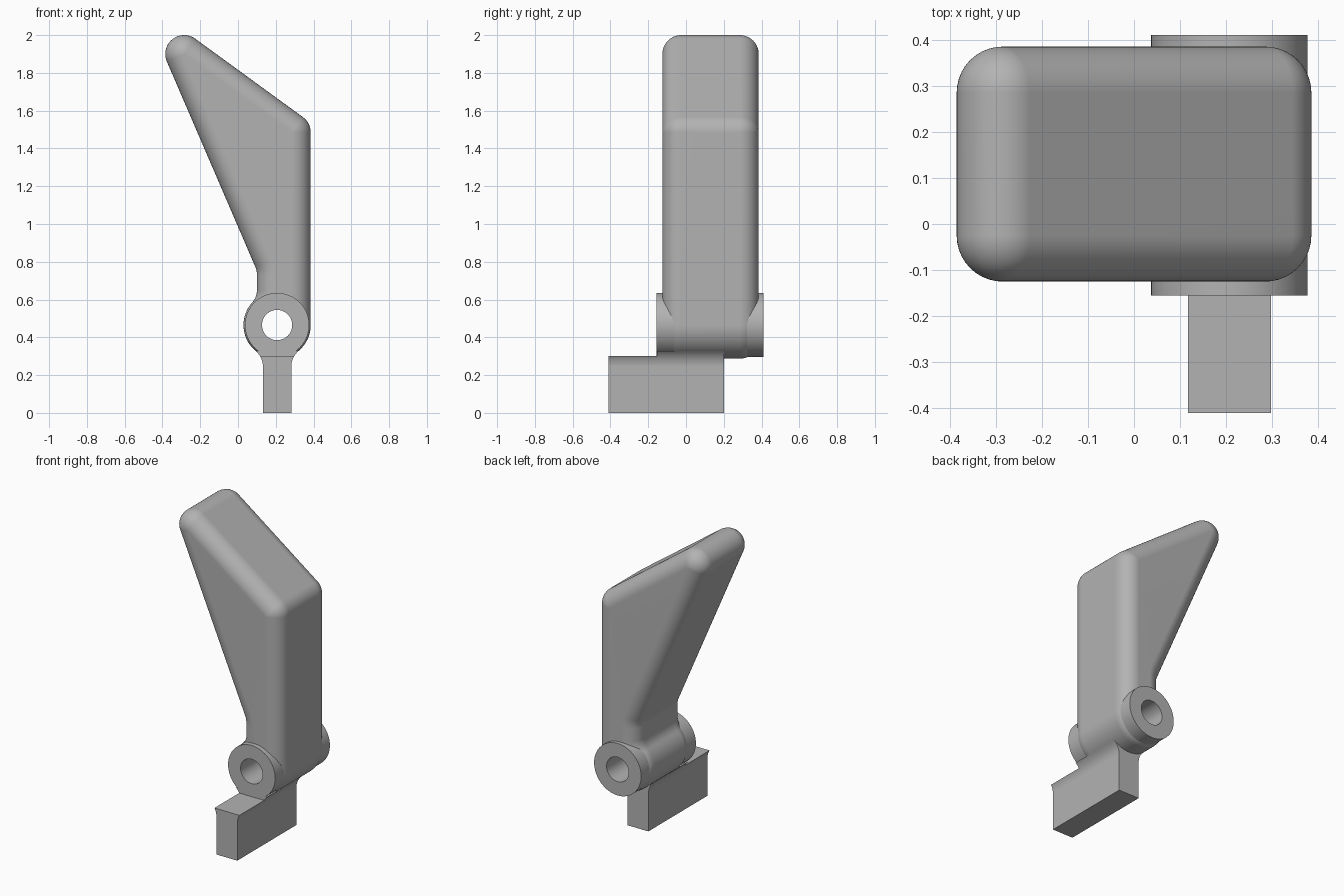
import bpy, bmesh
from math import sin, cos, pi, radians

cube = bpy.data.objects.get("Cube")
if cube:
    bpy.data.objects.remove(cube, do_unlink=True)

grey = bpy.data.materials.new("plain grey")
grey.use_nodes = True
COLOUR = (0.45, 0.45, 0.45, 1)
grey.diffuse_color = COLOUR
grey.node_tree.nodes["Principled BSDF"].inputs["Base Color"].default_value = COLOUR

HUB_X, HUB_Z = 0.207, 0.465
ROUND = 0.1          # edge rounding of the paddle
HUB_OUTER = 0.178    # paddle radius around the pivot


def arc(cx, cz, r, start, end, steps):
    """Points on an arc in the xz plane; a negative radius makes it concave."""
    angles = [radians(start + (end - start) * i / steps) for i in range(steps + 1)]
    return [(cx + r * cos(a), cz + r * sin(a)) for a in angles]


def loft(name, sections):
    """Skin a list of (y, outline) sections and cap both ends."""
    bm = bmesh.new()
    rings = [[bm.verts.new((x, y, z)) for x, z in outline] for y, outline in sections]
    n = len(rings[0])
    for a, b in zip(rings, rings[1:]):
        for i in range(n):
            j = (i + 1) % n
            bm.faces.new((a[i], a[j], b[j], b[i]))
    bm.faces.new(rings[0])
    bm.faces.new(rings[-1])
    bmesh.ops.recalc_face_normals(bm, faces=bm.faces)
    mesh = bpy.data.meshes.new(name)
    bm.to_mesh(mesh)
    bm.free()
    mesh.materials.append(grey)
    obj = bpy.data.objects.new(name, mesh)
    bpy.context.collection.objects.link(obj)
    return obj


def prism(name, outline, y0, y1):
    return loft(name, [(y0, outline), (y1, outline)])


def circle(r, steps=64):
    return arc(HUB_X, HUB_Z, r, 0, 360, steps)[:-1]


def paddle_outline(d):
    """Paddle side outline, grown by d from its core shape."""
    return (arc(0.285, 1.485, d, 0, 54, 10)                 # upper right corner
            + arc(-0.285, 1.9, d, 54, 203.3, 24)            # tip
            + arc(0, 0.733, d - 0.2, 203.3, 180, 6)         # bend into neck
            + arc(0, 0.65, d - 0.2, 180, 138, 8)            # neck into hub
            + arc(HUB_X, HUB_Z, HUB_OUTER - ROUND + d, 138, 360, 40))


# Paddle with rounded front and back edges
Y0, Y1, STEPS = -0.125, 0.385, 10
edge = [(ROUND * (1 - sin(t)), ROUND * sin(t + pi / 2 - 2 * t))
        for t in (i * pi / 2 / STEPS for i in range(STEPS + 1))]
# Inset shrinks to nothing at mid depth, growth is full there
edge = [(inset, ROUND * sin(pi / 2 * i / STEPS))
        for i, inset in enumerate(ROUND * (1 - cos(pi / 2 * i / STEPS))
                                  for i in range(STEPS, -1, -1))]
edge = [(ROUND * (1 - cos(t)), ROUND * sin(t))
        for t in (max(i * pi / 2 / STEPS, 0.01) for i in range(STEPS + 1))]
sections = [(Y0 + depth, paddle_outline(d)) for depth, d in edge]
sections += [(Y1 - depth, paddle_outline(d)) for depth, d in reversed(edge)]
paddle = loft("paddle", sections)

# Pivot barrel
barrel = prism("pivot_barrel", circle(0.17), -0.155, 0.41)

# Foot: straight stem flaring into the barrel
HALF, FILLET = 0.075, 0.11
reach = HALF + FILLET
fillet_z = HUB_Z - ((HUB_OUTER + FILLET) ** 2 - reach ** 2) ** 0.5


def foot_outline(top):
    """Mirrored stem outline with concave flares, cut at the given height."""
    sweep = (top - fillet_z) / FILLET
    flare = [(FILLET * (1 - (1 - s * s) ** 0.5), fillet_z + FILLET * s)
             for s in (sweep * i / 10 for i in range(11))]
    side = [(HALF, 0)] + [(HALF + out, z) for out, z in flare]
    return ([(HUB_X + x, z) for x, z in side]
            + [(HUB_X - x, z) for x, z in reversed(side)])


contact_z = fillet_z + FILLET * (HUB_Z - fillet_z) / (HUB_OUTER + FILLET)
foot = prism("foot_front", foot_outline(0.30), -0.41, -0.154)
web = prism("foot_web", foot_outline(contact_z), -0.154, 0.20)

# Pivot hole through paddle and barrel
cutter = prism("hole_cutter", circle(0.08, 48), -0.6, 0.6)
cutter.hide_render = True
for obj in (paddle, barrel):
    bpy.context.view_layer.objects.active = obj
    cut = obj.modifiers.new("pivot hole", 'BOOLEAN')
    cut.operation, cut.solver, cut.object = 'DIFFERENCE', 'EXACT', cutter
    bpy.ops.object.modifier_apply(modifier=cut.name)
bpy.data.objects.remove(cutter, do_unlink=True)

# Smooth the curves, keep real edges sharp
for obj in (paddle, barrel, foot, web):
    bpy.ops.object.select_all(action='DESELECT')
    obj.select_set(True)
    bpy.context.view_layer.objects.active = obj
    bpy.ops.object.shade_smooth_by_angle(angle=radians(35))
    weighted = obj.modifiers.new("even shading", 'WEIGHTED_NORMAL')
    weighted.keep_sharp = True
